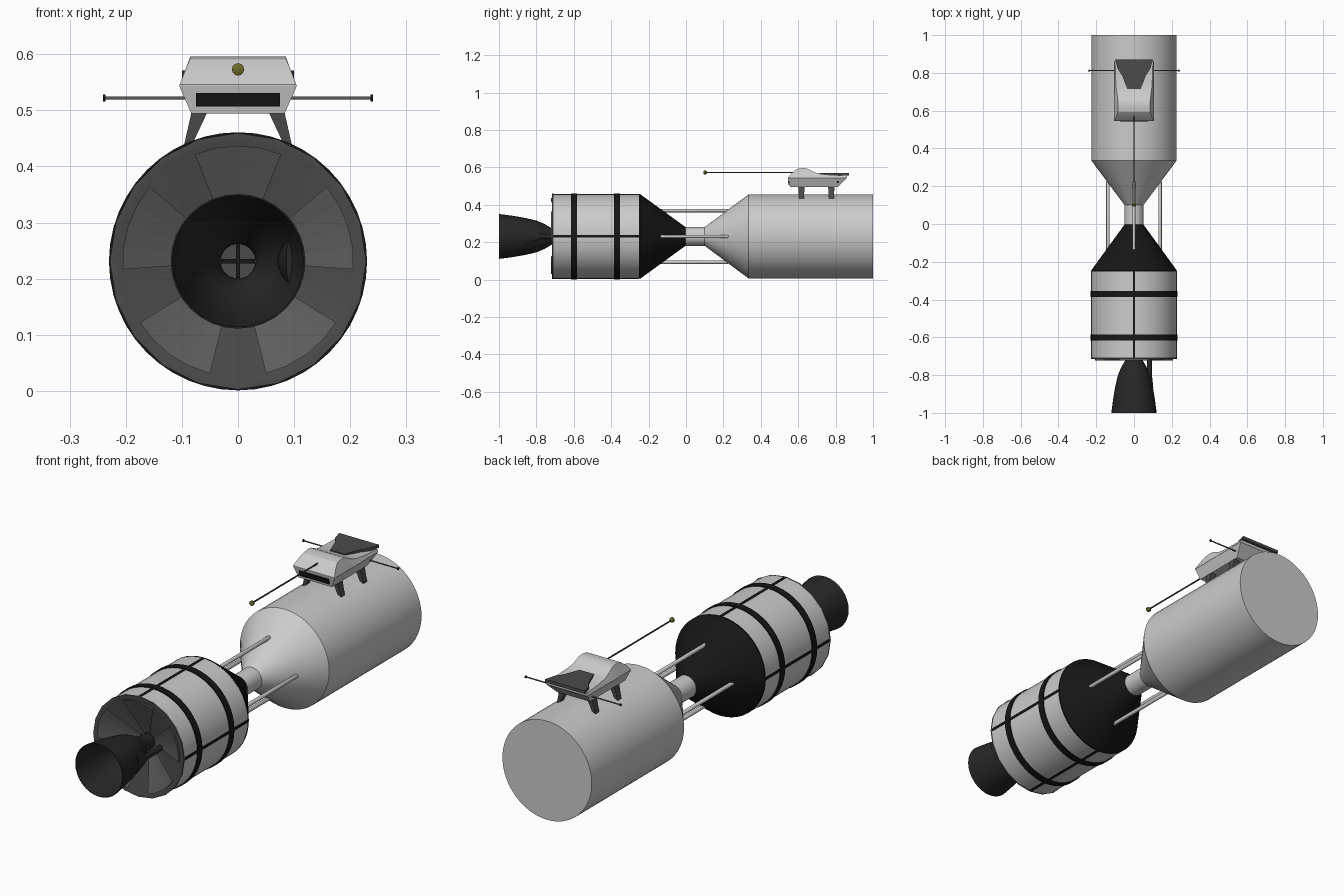
import bpy, bmesh
from math import sin, cos, pi, radians
from mathutils import Matrix, Vector

if "Cube" in bpy.data.objects:
    bpy.data.objects.remove(bpy.data.objects["Cube"])

ZC = 0.231  # height of the main axis


def material(name, r, g, b):
    m = bpy.data.materials.new(name)
    m.diffuse_color = (r, g, b, 1)
    m.use_nodes = True
    m.node_tree.nodes["Principled BSDF"].inputs["Base Color"].default_value = m.diffuse_color
    return m


BLACK = material("black", 0.008, 0.008, 0.008)
NOZZLE = material("nozzle_black", 0.02, 0.02, 0.02)
DARK = material("dark_grey", 0.07, 0.07, 0.07)
PANEL = material("panel_grey", 0.11, 0.11, 0.11)
OLIVE = material("olive", 0.16, 0.15, 0.02)


def finish(name, bm, mat=None, angle=30):
    bmesh.ops.remove_doubles(bm, verts=bm.verts, dist=1e-5)
    bmesh.ops.recalc_face_normals(bm, faces=bm.faces)
    me = bpy.data.meshes.new(name)
    bm.to_mesh(me)
    bm.free()
    if angle:
        me.shade_smooth()
        me.set_sharp_from_angle(angle=radians(angle))
    ob = bpy.data.objects.new(name, me)
    bpy.context.collection.objects.link(ob)
    if mat:
        me.materials.append(mat)
    return ob


def loft(name, rings, mat=None, angle=0, caps=True, wrap=True):
    """Skin a list of equal-length point rings."""
    bm = bmesh.new()
    vs = [[bm.verts.new(p) for p in ring] for ring in rings]
    n = len(vs[0])
    for a, b in zip(vs, vs[1:]):
        for i in range(n if wrap else n - 1):
            j = (i + 1) % n
            bm.faces.new((a[i], a[j], b[j], b[i]))
    if caps:
        bm.faces.new(vs[0])
        bm.faces.new(vs[-1])
    return finish(name, bm, mat, angle)


def lathe(name, prof, segs=32, mat=None, caps=True, angle=30, x=0, z=ZC):
    """Revolve (radius, y) points around an axis along y."""
    rings = [[(x + r * cos(2 * pi * i / segs), y, z + r * sin(2 * pi * i / segs))
              for i in range(segs)] for r, y in prof]
    return loft(name, rings, mat, angle, caps)


def box(name, size, loc, mat=None, rot=None):
    bm = bmesh.new()
    bmesh.ops.create_cube(bm, size=1)
    m = Matrix.Translation(loc) @ (rot or Matrix()) @ Matrix.Diagonal((*size, 1))
    bmesh.ops.transform(bm, matrix=m, verts=bm.verts)
    return finish(name, bm, mat, 0)


# Upper tank with its cone and neck
lathe("tank", [(0.225, 1.0), (0.225, 0.335), (0.05, 0.10)], 48)
lathe("neck", [(0.05, 0.11), (0.05, -0.005)])

# Lower stage: black cone, shell and rim
lathe("black_cone", [(0.048, 0.0), (0.226, -0.245), (0.226, -0.252)], 48, BLACK)
lathe("engine_stage_shell", [(0.2255, -0.25), (0.2255, -0.714)], 48, caps=False)

# Bands around the shell and stripes along it
for i, y in enumerate((-0.37, -0.60)):
    lathe(f"band_{i}", [(0.22, y + 0.016), (0.23, y + 0.016), (0.23, y - 0.016),
                        (0.22, y - 0.016)], 48, BLACK, caps=False)
for i in range(4):
    a = i * pi / 2
    d = Vector((cos(a), 0, sin(a)))
    box(f"stripe_{i}", (0.01, 0.464, 0.013), (d.x * 0.222, -0.482, ZC + d.z * 0.222),
        BLACK, Matrix.Rotation(-a, 4, 'Y'))

# Recessed end dish with five raised panels
lathe("end_dish", [(0.2285, -0.708), (0.2285, -0.716), (0.215, -0.716), (0.03, -0.64),
                   (0.0, -0.64)], 20, DARK, caps=False)
for k in range(5):
    mid = pi / 2 + k * 2 * pi / 5
    rings = []
    for r, y in ((0.04, -0.64), (0.04, -0.654), (0.206, -0.722), (0.206, -0.708)):
        rings.append([(r * cos(mid + radians(t)), y, ZC + r * sin(mid + radians(t)))
                      for t in (-22, -11, 0, 11, 22)])
    loft(f"dish_panel_{k}", rings, PANEL, 0, caps=False, wrap=False)

# Engine bell, throat plate and cross
bell = [(0.033, -0.645), (0.035, -0.69), (0.045, -0.72), (0.066, -0.755),
        (0.085, -0.80), (0.099, -0.86), (0.111, -0.93), (0.12, -1.0)]
inner = [(r - 0.003, y) for r, y in reversed(bell)]
lathe("engine_bell", bell + inner, 32, NOZZLE, caps=False)
lathe("throat_plate", [(0.032, -0.66), (0.032, -0.67)], 24, DARK)
box("throat_cross_flat", (0.06, 0.006, 0.008), (0, -0.672, ZC), BLACK)
box("throat_cross_upright", (0.008, 0.006, 0.06), (0, -0.672, ZC), BLACK)

# Exhaust duct that fans out onto the bell
rings = []
for y, x, rx, rz in ((-0.66, 0.08, 0.013, 0.013), (-0.78, 0.082, 0.013, 0.014),
                     (-0.81, 0.084, 0.012, 0.03), (-0.865, 0.094, 0.008, 0.045)):
    rings.append([(x + rx * cos(i * pi / 6), y, ZC + rz * sin(i * pi / 6)) for i in range(12)])
loft("exhaust_duct", rings, NOZZLE, 40)

# Four rods joining the two cones
for i in range(4):
    a = i * pi / 2
    lathe(f"coupling_rod_{i}", [(0.008, -0.145), (0.009, -0.135), (0.009, 0.222), (0.005, 0.23)],
          12, x=0.138 * cos(a), z=ZC + 0.138 * sin(a))

# Pod: tapered lower hull and curved upper hull
loft("pod_lower_hull", [[(-w, y0, z), (w, y0, z), (w, y1, z), (-w, y1, z)]
     for w, y0, y1, z in ((0.083, 0.556, 0.81, 0.494), (0.105, 0.545, 0.86, 0.544))])
rings = []
for y, zt, w in ((0.545, 0.546, 0.104), (0.568, 0.572, 0.094), (0.592, 0.591, 0.086),
                 (0.62, 0.596, 0.085), (0.645, 0.595, 0.085), (0.668, 0.584, 0.087),
                 (0.692, 0.572, 0.09), (0.72, 0.565, 0.094), (0.77, 0.56, 0.097), (0.86, 0.556, 0.1)):
    rings.append([(-0.105, y, 0.543), (0.105, y, 0.543), (w, y, zt), (-w, y, zt)])
loft("pod_upper_hull", rings, angle=25)

# Dark flared tail plate and front slot
loft("pod_tail_plate", [[(-0.036, 0.715, z), (0.036, 0.715, z), (0.062, 0.785, z),
     (0.088, 0.825, z), (0.1, 0.872, z), (-0.1, 0.872, z), (-0.088, 0.825, z),
     (-0.062, 0.785, z)] for z in (0.557, 0.571)], DARK)
box("pod_front_slot", (0.15, 0.012, 0.024), (0, 0.552, 0.52), BLACK,
    Matrix.Rotation(0.2, 4, 'X'))

# Splayed pod legs
for s in (-1, 1):
    for y in (0.617, 0.777):
        loft(f"pod_leg_{'left' if s < 0 else 'right'}_{'front' if y < 0.7 else 'back'}",
             [[(s * xa, y - h, z), (s * xb, y - h, z), (s * xb, y + h, z), (s * xa, y + h, z)]
              for xa, xb, z, h in ((0.055, 0.083, 0.496, 0.017), (0.086, 0.098, 0.43, 0.013))], DARK)

# Forward probe with tip
lathe("probe_rod", [(0.0035, 0.61), (0.0035, 0.1)], 8, DARK, z=0.573)
lathe("probe_tip", [(0.004, 0.112), (0.011, 0.104), (0.011, 0.096), (0.005, 0.093)],
      12, OLIVE, z=0.573)

# Side antennas with end caps
for s, side in ((-1, "left"), (1, "right")):
    for part, r, x0, x1 in (("antenna", 0.003, 0.08, 0.236), ("antenna_cap", 0.006, 0.236, 0.241)):
        loft(f"{side}_{part}", [[(s * x, 0.812 + r * cos(i * pi / 4), 0.522 + r * sin(i * pi / 4))
             for i in range(8)] for x in (x0, x1)], PANEL if part == "antenna" else BLACK, 50)
